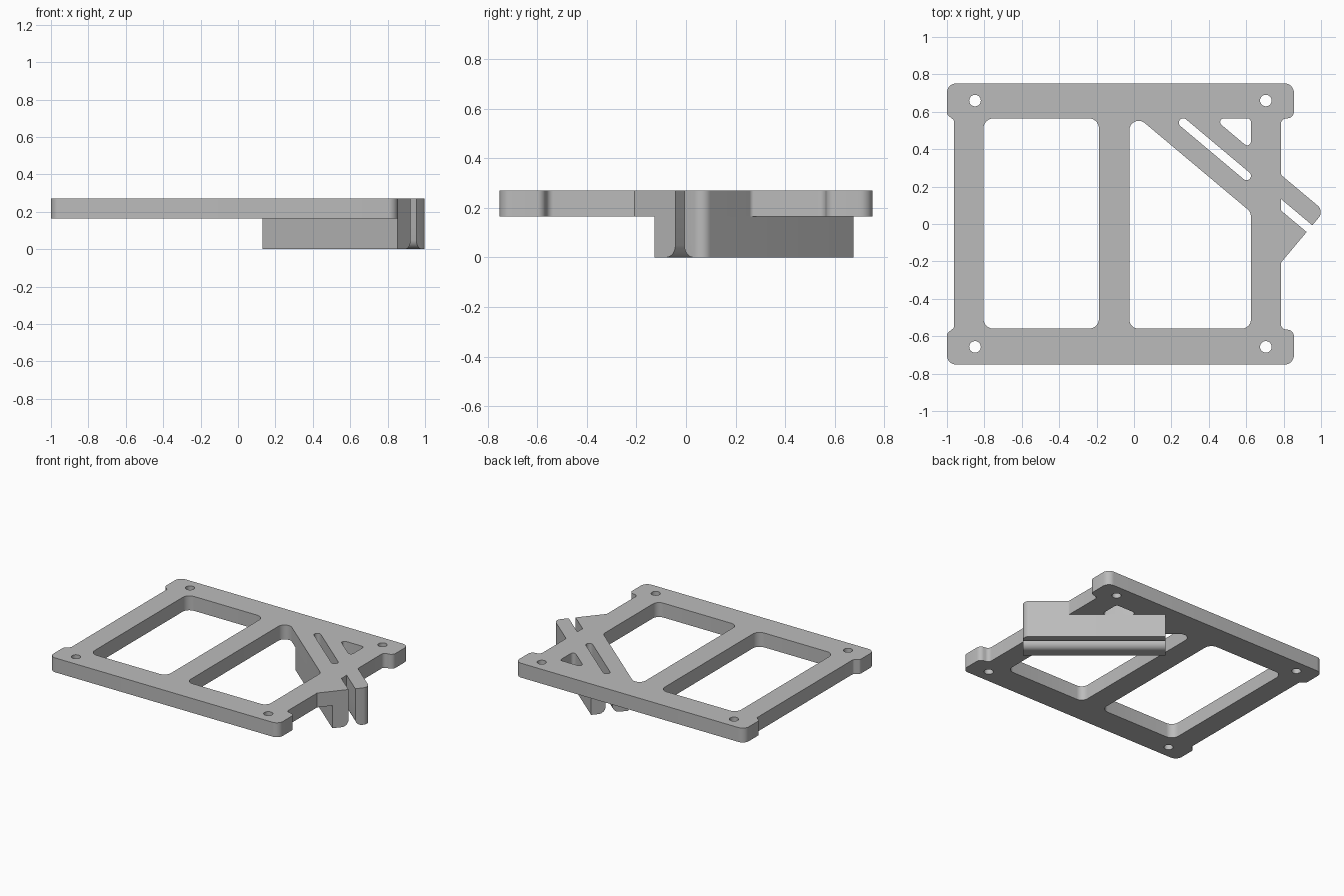
import bpy, bmesh
from math import radians, cos, sin, tan, pi
from mathutils import Vector

cube = bpy.data.objects.get("Cube")
if cube:
    bpy.data.objects.remove(cube, do_unlink=True)

GREY = bpy.data.materials.new("plain grey")
GREY.use_nodes = True
GREY.diffuse_color = (0.5, 0.5, 0.5, 1)
GREY.node_tree.nodes["Principled BSDF"].inputs["Base Color"].default_value = (0.5, 0.5, 0.5, 1)

PLATE_LOW, PLATE_TOP = 0.165, 0.27

# Diagonal holder frame: u runs along the walls, v runs across them
ANGLE = radians(40)
ALONG = Vector((cos(ANGLE), -sin(ANGLE)))
ACROSS = Vector((sin(ANGLE), cos(ANGLE)))
ORIGIN = Vector((0.13, 0.479))
LENGTH, SLOT_A, SLOT_B, WIDTH = 0.943, 0.11, 0.157, 0.256


def at(u, v):
    return ORIGIN + ALONG * u + ACROSS * v


def line_at_x(v, x):
    """Point at the given x on the diagonal line with offset v."""
    return at((x - ORIGIN.x - v * ACROSS.x) / ALONG.x, v)


def line_at_y(v, y):
    return at((y - ORIGIN.y - v * ACROSS.y) / ALONG.y, v)


def rounded(corners, steps=8):
    """Polygon from (point, radius) corners, with arcs at the corners."""
    out = []
    for i, (p, r) in enumerate(corners):
        p = Vector(p)
        if r == 0:
            out.append(p)
            continue
        a = (Vector(corners[i - 1][0]) - p).normalized()
        b = (Vector(corners[(i + 1) % len(corners)][0]) - p).normalized()
        half = a.angle(b) / 2
        t = r / tan(half)
        centre = p + (a + b).normalized() * (r / sin(half))
        start, end = p + a * t - centre, p + b * t - centre
        turn = start.angle_signed(end)
        for k in range(steps + 1):
            w = -turn * k / steps
            out.append(centre + Vector((start.x * cos(w) - start.y * sin(w),
                                        start.x * sin(w) + start.y * cos(w))))
    return out


def circle(c, r, n=24):
    return [Vector(c) + Vector((cos(2 * pi * k / n), sin(2 * pi * k / n))) * r for k in range(n)]


def rectangle(x0, x1, y0, y1, r):
    return rounded([((x0, y0), r), ((x1, y0), r), ((x1, y1), r), ((x0, y1), r)])


def finish(obj):
    bpy.ops.object.select_all(action='DESELECT')
    obj.select_set(True)
    bpy.context.view_layer.objects.active = obj
    bpy.ops.object.shade_smooth_by_angle(angle=radians(30))


def flat_plate(name, loops, z0, z1):
    """Filled outline with holes, extruded between two heights."""
    curve = bpy.data.curves.new(name, 'CURVE')
    curve.dimensions, curve.fill_mode = '2D', 'BOTH'
    curve.extrude = (z1 - z0) / 2
    for loop in loops:
        s = curve.splines.new('POLY')
        s.points.add(len(loop) - 1)
        for pt, co in zip(s.points, loop):
            pt.co = (co.x, co.y, 0, 1)
        s.use_cyclic_u = True
    obj = bpy.data.objects.new(name, curve)
    bpy.context.collection.objects.link(obj)
    bpy.ops.object.select_all(action='DESELECT')
    obj.select_set(True)
    bpy.context.view_layer.objects.active = obj
    bpy.ops.object.convert(target='MESH')
    obj = bpy.context.view_layer.objects.active
    bm = bmesh.new()
    bm.from_mesh(obj.data)
    bmesh.ops.translate(bm, verts=bm.verts, vec=(0, 0, (z0 + z1) / 2))
    bmesh.ops.remove_doubles(bm, verts=bm.verts, dist=1e-5)
    bmesh.ops.recalc_face_normals(bm, faces=bm.faces)
    bm.to_mesh(obj.data)
    bm.free()
    obj.data.materials.clear()
    obj.data.materials.append(GREY)
    finish(obj)


def wall(name, corners, slot_v):
    """Upright wall whose lower edge beside the slot is rounded."""
    bm = bmesh.new()
    face = bm.faces.new([bm.verts.new((p.x, p.y, 0)) for p in rounded(corners)])
    new = bmesh.ops.extrude_face_region(bm, geom=[face])["geom"]
    bmesh.ops.translate(bm, verts=[g for g in new if isinstance(g, bmesh.types.BMVert)],
                        vec=(0, 0, PLATE_LOW))

    def on_slot(v):
        return v.co.z < 1e-5 and abs((v.co.xy - ORIGIN).dot(ACROSS) - slot_v) < 1e-4

    edges = [e for e in bm.edges if all(on_slot(v) for v in e.verts)]
    bmesh.ops.recalc_face_normals(bm, faces=bm.faces)
    bmesh.ops.bevel(bm, geom=edges, offset=0.048, segments=8, profile=0.5, affect='EDGES')
    mesh = bpy.data.meshes.new(name)
    bm.to_mesh(mesh)
    bm.free()
    mesh.materials.append(GREY)
    obj = bpy.data.objects.new(name, mesh)
    bpy.context.collection.objects.link(obj)
    finish(obj)


# Frame outline: four ears, waisted sides and the diagonal tongue on the left side
L, R, WL, WR, Y = -1.0, 0.855, -0.962, 0.785, 0.752
tip_u = (WR - at(LENGTH, 0).x) / ACROSS.x
outline = rounded([
    ((L, -Y), 0.05), ((R, -Y), 0.05), ((R, -0.57), 0.035), ((WR, -0.56), 0.03),
    (at(LENGTH, tip_u), 0), (at(LENGTH, SLOT_A), 0), (line_at_x(SLOT_A, WR), 0),
    (line_at_x(SLOT_B, WR), 0), (at(LENGTH, SLOT_B), 0), (at(LENGTH, WIDTH), 0.045),
    (line_at_x(WIDTH, WR), 0.02), ((WR, 0.56), 0.03), ((R, 0.57), 0.035),
    ((R, Y), 0.05), ((L, Y), 0.05), ((L, 0.585), 0.02), ((WL, 0.555), 0.02),
    ((WL, -0.555), 0.02), ((L, -0.585), 0.02)])

# Openings: two windows, the diagonal slot, the small triangle and screw holes
X0, X1, Y0, Y1 = -0.025, 0.625, -0.56, 0.565
left_window = rectangle(-0.805, -0.187, Y0, Y1, 0.055)
right_window = rounded([((X0, Y0), 0.05), ((X1, Y0), 0.05),
                        (line_at_x(0, X1), 0.05), (line_at_x(0, X0), 0.05)])
mid, rad = (SLOT_A + SLOT_B) / 2, (SLOT_B - SLOT_A) / 2
u0 = (line_at_y(mid, Y1 - rad) - ORIGIN).dot(ALONG) - rad
u1 = (line_at_x(mid, X1 - rad) - ORIGIN).dot(ALONG) + rad
r = rad * 0.98
slot = rounded([(at(u0, SLOT_A), r), (at(u1, SLOT_A), r), (at(u1, SLOT_B), r), (at(u0, SLOT_B), r)])
triangle = rounded([(line_at_y(WIDTH, Y1), 0.02), (line_at_x(WIDTH, X1), 0.02), ((X1, Y1), 0.02)])
holes = [circle((x, y), 0.031) for x in (-0.85, 0.705) for y in (-0.657, 0.66)]

flat_plate("frame_plate", [outline, left_window, right_window, slot, triangle] + holes,
           PLATE_LOW, PLATE_TOP)

# Two walls below the plate, with the open slot between them
wall("inner_wall", [(at(0, 0), 0), (at(LENGTH, 0), 0),
                    (at(LENGTH, SLOT_A), 0), (at(0, SLOT_A), 0)], SLOT_A)
wall("outer_wall", [(at(0, SLOT_B), 0), (at(LENGTH, SLOT_B), 0),
                    (at(LENGTH, WIDTH), 0.045), (at(0, WIDTH), 0)], SLOT_B)
